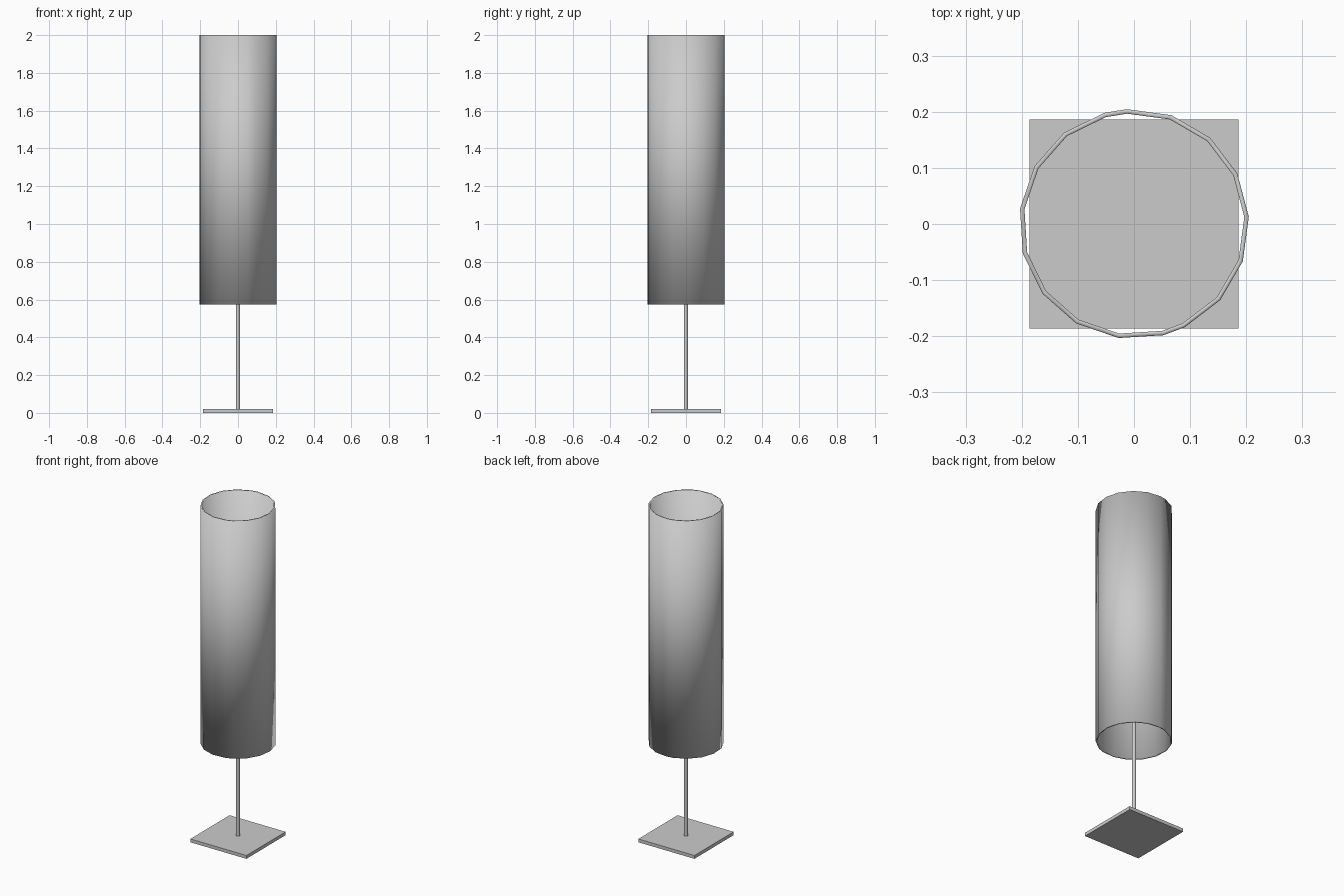
import bpy, bmesh
from math import radians, cos, sin

if "Cube" in bpy.data.objects:
    bpy.data.objects.remove(bpy.data.objects["Cube"])


def make_object(name, bm, smooth):
    bmesh.ops.recalc_face_normals(bm, faces=bm.faces)
    for f in bm.faces:
        f.smooth = smooth
    mesh = bpy.data.meshes.new(name)
    bm.to_mesh(mesh)
    bm.free()
    ob = bpy.data.objects.new(name, mesh)
    bpy.context.collection.objects.link(ob)
    return ob


# Square base plate
bm = bmesh.new()
bmesh.ops.create_cube(bm, size=1)
for v in bm.verts:
    v.co = (v.co.x * 0.372, v.co.y * 0.372, (v.co.z + 0.5) * 0.02)
make_object("base_plate", bm, False)

# Thin open-ended pole rising into the shade
bm = bmesh.new()
bmesh.ops.create_cone(bm, cap_ends=False, segments=16,
                      radius1=0.011, radius2=0.011, depth=1.18)
bmesh.ops.translate(bm, verts=bm.verts, vec=(0, 0, 0.02 + 0.59))
make_object("pole", bm, True)

# Faceted tube shade: 17 corners, two of the sides half as wide
angles = [93.6 - 22.5 * k for k in range(8)]
angles += [-75.2 - 22.5 * k for k in range(9)]
profile = [(0.205, 0.575), (0.205, 2.0), (0.197, 2.0), (0.197, 0.575)]
bm = bmesh.new()
rings = [[bm.verts.new((r * cos(radians(a)), r * sin(radians(a)), z))
          for r, z in profile] for a in angles]
for i, ring in enumerate(rings):
    nxt = rings[(i + 1) % len(rings)]
    for j in range(4):
        k = (j + 1) % 4
        bm.faces.new((ring[j], ring[k], nxt[k], nxt[j]))
make_object("shade", bm, True)
